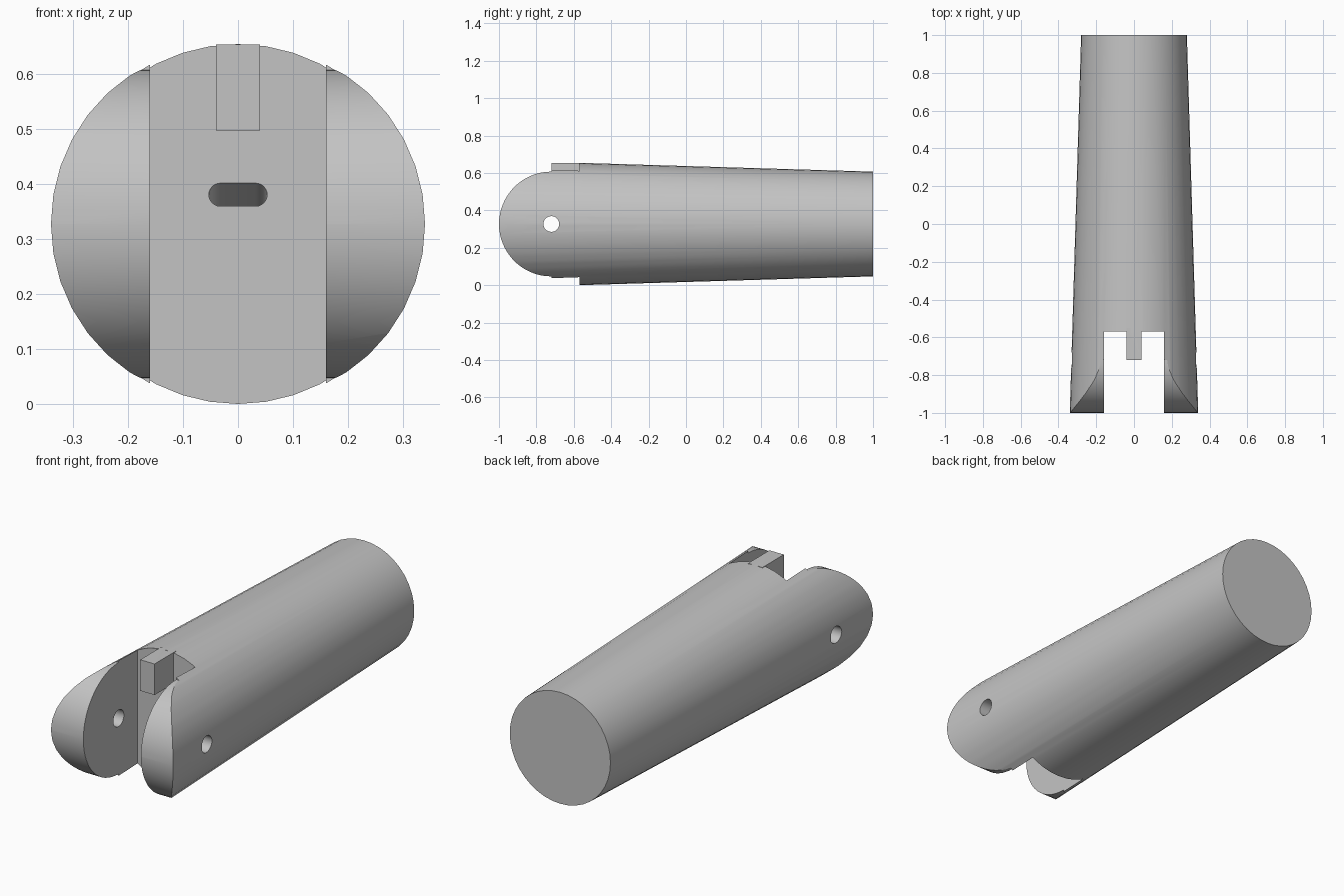
import bpy, bmesh, math
from mathutils import Matrix, Vector

if "Cube" in bpy.data.objects:
    bpy.data.objects.remove(bpy.data.objects["Cube"], do_unlink=True)

AXIS_Z = 0.327      # height of the shaft's centre line
PIVOT_Y = -0.72     # hinge pin position
FLOOR_Y = -0.57     # floor of the fork slot

grey = bpy.data.materials.new("plain grey")
grey.use_nodes = True
colour = (0.55, 0.55, 0.55, 1)
grey.diffuse_color = colour
grey.node_tree.nodes["Principled BSDF"].inputs["Base Color"].default_value = colour


def to_object(name, bm):
    bmesh.ops.recalc_face_normals(bm, faces=bm.faces)
    mesh = bpy.data.meshes.new(name)
    bm.to_mesh(mesh)
    bm.free()
    mesh.materials.append(grey)
    obj = bpy.data.objects.new(name, mesh)
    bpy.context.collection.objects.link(obj)
    return obj


def cone(name, r1, r2, start, end, axis, sides):
    """Tapered cylinder between two points along x or y."""
    bm = bmesh.new()
    start, end = Vector(start), Vector(end)
    turn = Matrix.Rotation(math.pi / 2, 4, 'Y') if axis == 'X' else Matrix.Rotation(-math.pi / 2, 4, 'X')
    bmesh.ops.create_cone(bm, cap_ends=True, segments=sides, radius1=r1, radius2=r2,
                          depth=(end - start).length,
                          matrix=Matrix.Translation((start + end) / 2) @ turn)
    return to_object(name, bm)


def prism(name, points, sweep):
    """Flat outline swept along a vector."""
    bm = bmesh.new()
    face = bm.faces.new([bm.verts.new(p) for p in points])
    swept = bmesh.ops.extrude_face_region(bm, geom=[face])
    verts = [g for g in swept["geom"] if isinstance(g, bmesh.types.BMVert)]
    bmesh.ops.translate(bm, verts=verts, vec=sweep)
    return to_object(name, bm)


def box(name, x, y0, y1, z0, z1):
    return prism(name, [(-x, y0, z0), (x, y0, z0), (x, y0, z1), (-x, y0, z1)], (0, y1 - y0, 0))


def combine(target, tool, operation):
    mod = target.modifiers.new(tool.name, 'BOOLEAN')
    mod.operation, mod.solver, mod.object = operation, 'EXACT', tool
    tool.hide_render = True
    bpy.context.view_layer.objects.active = target
    bpy.ops.object.modifier_apply(modifier=mod.name)
    bpy.data.objects.remove(tool, do_unlink=True)


# Tapered round shaft
shaft = cone("forked_shaft", 0.3406, 0.28, (0, -1.02, AXIS_Z), (0, 1, AXIS_Z), 'Y', 40)

# Round off the fork ends in side profile
r = 0.28
arc = [(-1, PIVOT_Y - r * math.sin(a), AXIS_Z + r * math.cos(a))
       for a in (math.pi * i / 32 for i in range(33))]
surround = [(-1, PIVOT_Y, -0.3), (-1, -1.3, -0.3), (-1, -1.3, 1), (-1, PIVOT_Y, 1)]
combine(shaft, prism("end_cutter", arc + surround, (2, 0, 0)), 'DIFFERENCE')

# Slot between the two prongs
combine(shaft, box("slot_cutter", 0.16, -1.3, FLOOR_Y, -0.3, 1), 'DIFFERENCE')

# Hinge pin hole through both prongs
combine(shaft, cone("pin_cutter", 0.042, 0.042, (-1, PIVOT_Y, AXIS_Z), (1, PIVOT_Y, AXIS_Z), 'X', 32),
        'DIFFERENCE')

# Sloping blind channel with rounded ends in the slot floor
half, rad = 0.032, 0.021
outline = []
for side in (1, -1):
    for i in range(13):
        a = math.pi * (i / 12 - 0.5)
        outline.append((side * (half + rad * math.cos(a)), FLOOR_Y - 0.02,
                        AXIS_Z + 0.065 + side * rad * math.sin(a)))
combine(shaft, prism("channel_cutter", outline, (0, 0.24, -0.14)), 'DIFFERENCE')

# Stop tab projecting over the slot
combine(shaft, box("stop_tab", 0.04, PIVOT_Y, FLOOR_Y + 0.02, 0.497, 0.653), 'UNION')

# Smooth round surfaces, crisp edges
bpy.ops.object.select_all(action='DESELECT')
shaft.select_set(True)
bpy.context.view_layer.objects.active = shaft
bpy.ops.object.shade_smooth_by_angle(angle=math.radians(30))
